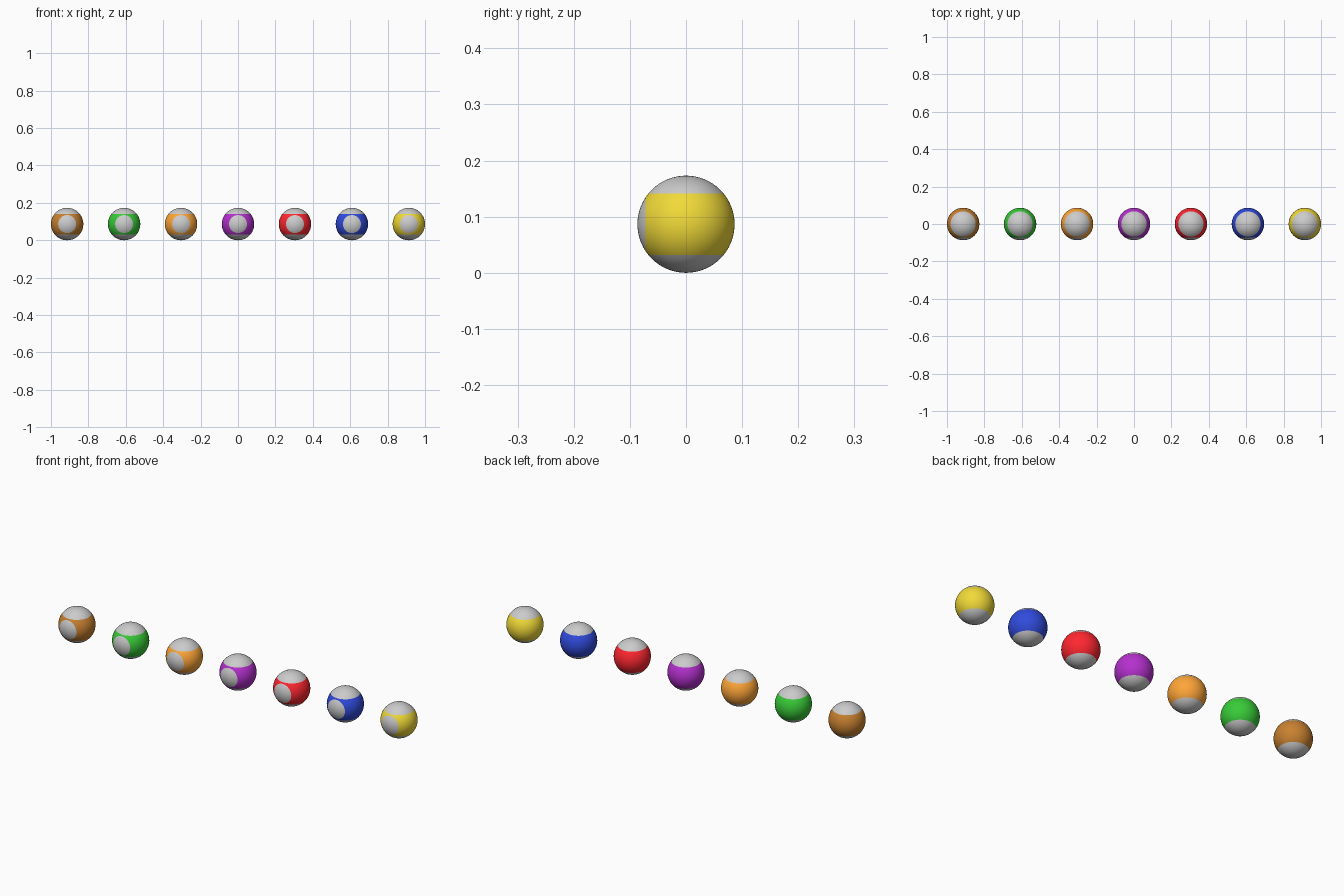
import bpy, bmesh

if "Cube" in bpy.data.objects:
    bpy.data.objects.remove(bpy.data.objects["Cube"])

R = 0.0866          # ball radius
GAP = 0.3045        # spacing between centres
BAND = 0.0545       # half height of the coloured stripe
SPOT = 0.072        # depth at which the round front spot begins


def material(name, rgb):
    m = bpy.data.materials.new(name)
    m.diffuse_color = (*rgb, 1)
    m.use_nodes = True
    m.node_tree.nodes["Principled BSDF"].inputs["Base Color"].default_value = m.diffuse_color
    return m


white = material("white", (0.8, 0.8, 0.8))


def striped_ball(name, x, rgb):
    bm = bmesh.new()
    bmesh.ops.create_uvsphere(bm, u_segments=64, v_segments=32, radius=R)
    # Cut the stripe borders and the spot outline into the surface
    for co, no in (((0, 0, BAND), (0, 0, 1)),
                   ((0, 0, -BAND), (0, 0, 1)),
                   ((0, -SPOT, 0), (0, 1, 0))):
        bmesh.ops.bisect_plane(bm, geom=bm.verts[:] + bm.edges[:] + bm.faces[:],
                               dist=1e-5, plane_co=co, plane_no=no)
    # Push the cut vertices back on to the sphere
    for v in bm.verts:
        v.co = v.co.normalized() * R
    # Caps and spot are white, the rest is the stripe
    for f in bm.faces:
        c = f.calc_center_median()
        f.material_index = int(abs(c.z) < BAND and c.y > -SPOT)
        f.smooth = True
    mesh = bpy.data.meshes.new(name)
    bm.to_mesh(mesh)
    bm.free()
    mesh.materials.append(white)
    mesh.materials.append(material(name + "_stripe", rgb))
    ob = bpy.data.objects.new(name, mesh)
    ob.location = (x, 0, R)
    bpy.context.collection.objects.link(ob)


# Row of balls from left to right
colours = [("brown", (0.58, 0.22, 0.03)),
           ("green", (0.04, 0.60, 0.04)),
           ("orange", (1.0, 0.38, 0.04)),
           ("purple", (0.46, 0.03, 0.62)),
           ("red", (1.0, 0.02, 0.03)),
           ("blue", (0.03, 0.07, 0.72)),
           ("yellow", (0.88, 0.70, 0.04))]
for i, (colour, rgb) in enumerate(colours):
    striped_ball(colour + "_striped_ball", (i - 3) * GAP, rgb)
